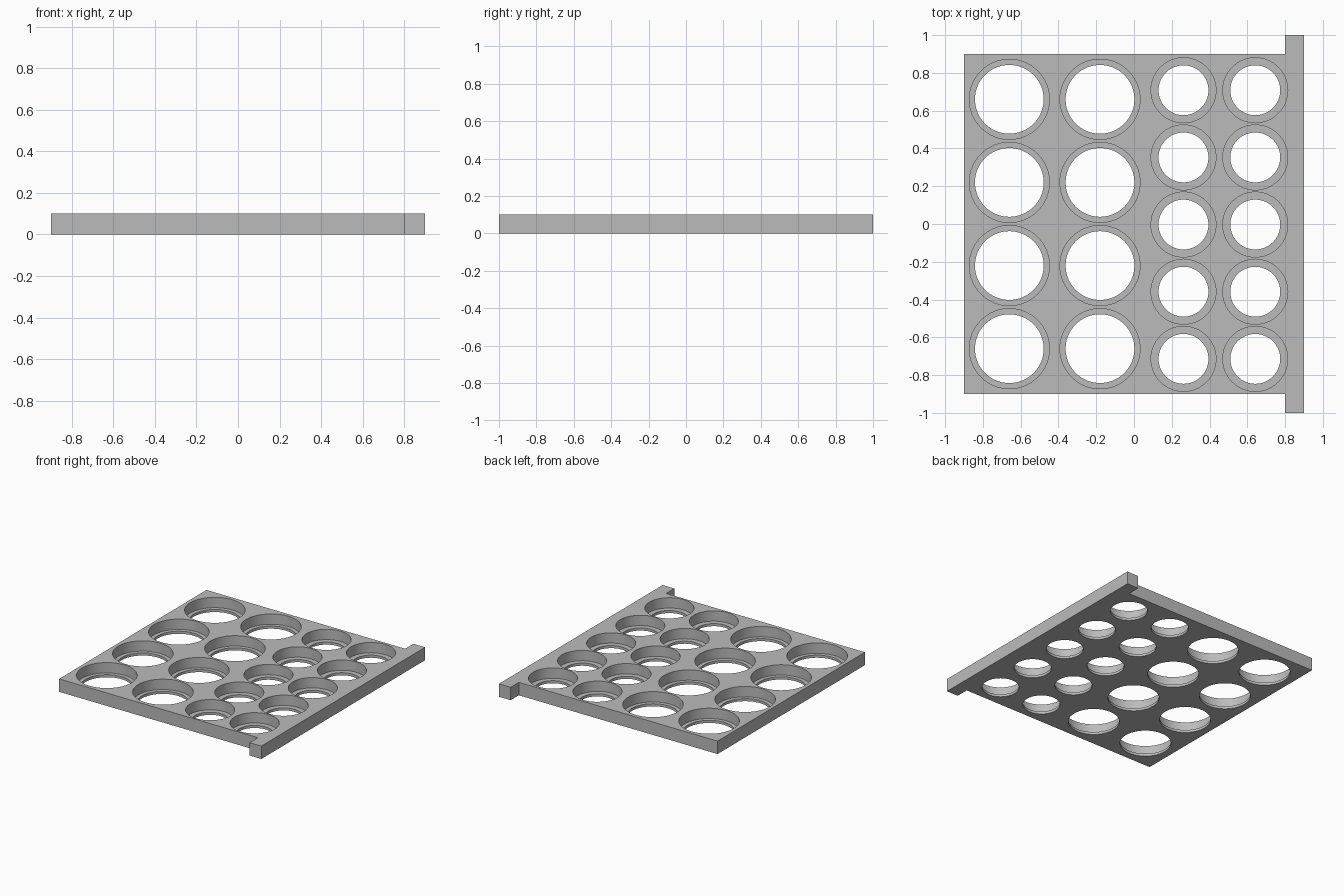
import bpy, bmesh, math

if "Cube" in bpy.data.objects:
    bpy.data.objects.remove(bpy.data.objects["Cube"])

H = 0.1        # plate thickness
LEDGE = 0.02   # height of the ledge inside each hole
SEG = 64

grey = bpy.data.materials.new("grey")
grey.diffuse_color = (0.5, 0.5, 0.5, 1)
grey.use_nodes = True
grey.node_tree.nodes["Principled BSDF"].inputs["Base Color"].default_value = grey.diffuse_color


def make_object(name, bm):
    bmesh.ops.recalc_face_normals(bm, faces=bm.faces)
    mesh = bpy.data.meshes.new(name)
    bm.to_mesh(mesh)
    bm.free()
    mesh.materials.append(grey)
    obj = bpy.data.objects.new(name, mesh)
    bpy.context.collection.objects.link(obj)
    return obj


def add_stepped_plug(bm, x, y, r_in, r_out):
    """Closed lathe: narrow below the ledge, wide above it."""
    rings = []
    for r, z in ((r_in, -0.05), (r_in, LEDGE), (r_out, LEDGE), (r_out, H + 0.05)):
        rings.append([bm.verts.new((x + r * math.cos(2 * math.pi * i / SEG),
                                    y + r * math.sin(2 * math.pi * i / SEG), z))
                      for i in range(SEG)])
    for a, b in zip(rings, rings[1:]):
        for i in range(SEG):
            j = (i + 1) % SEG
            bm.faces.new((a[i], a[j], b[j], b[i]))
    bm.faces.new(rings[0][::-1])
    bm.faces.new(rings[-1])


# tray plate with the longer end bar, one T-shaped outline
bm = bmesh.new()
half = [(0.9, 1.0), (0.8, 1.0), (0.8, 0.9), (-0.9, 0.9)]
outline = half + [(x, -y) for x, y in reversed(half)]
face = bm.faces.new([bm.verts.new((x, y, 0)) for x, y in outline])
ext = bmesh.ops.extrude_face_region(bm, geom=[face])
bmesh.ops.translate(bm, vec=(0, 0, H),
                    verts=[v for v in ext["geom"] if isinstance(v, bmesh.types.BMVert)])
tray = make_object("tray", bm)

# stepped holes: two columns of four large, two columns of five small
bm = bmesh.new()
for x in (-0.66, -0.18):
    for i in range(4):
        add_stepped_plug(bm, x, -0.66 + 0.44 * i, 0.182, 0.212)
for x in (0.262, 0.642):
    for i in range(5):
        add_stepped_plug(bm, x, -0.714 + 0.3555 * i, 0.132, 0.172)
cutter = make_object("hole_cutter", bm)

mod = tray.modifiers.new("holes", "BOOLEAN")
mod.operation = "DIFFERENCE"
mod.solver = "EXACT"
mod.object = cutter
bpy.context.view_layer.objects.active = tray
tray.select_set(True)
bpy.ops.object.modifier_apply(modifier=mod.name)
bpy.data.objects.remove(cutter, do_unlink=True)
bpy.ops.object.shade_smooth_by_angle(angle=math.radians(30))
